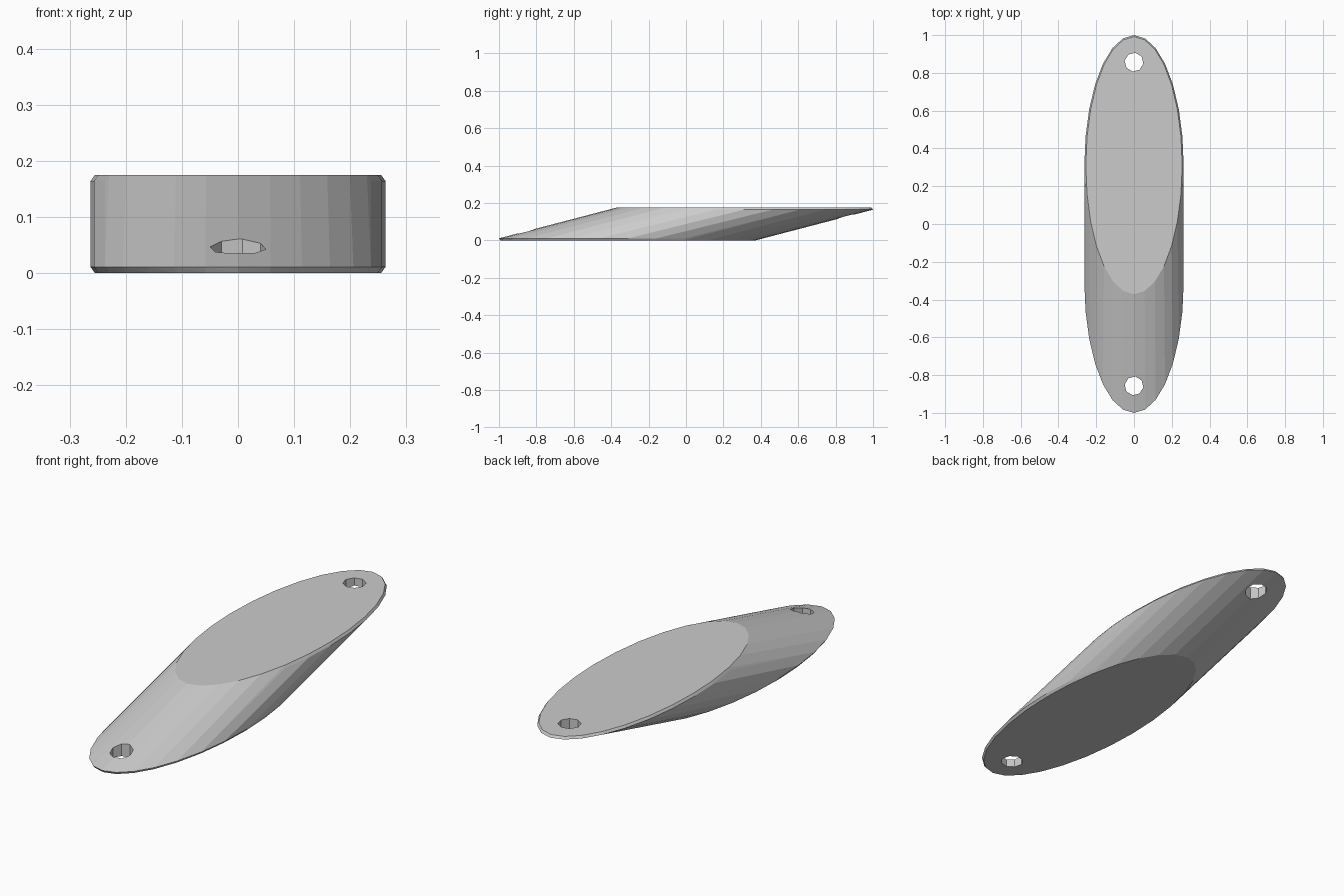
import bpy, bmesh
from math import sin, cos, pi, radians

if "Cube" in bpy.data.objects:
    bpy.data.objects.remove(bpy.data.objects["Cube"])

HEIGHT, EDGE, INSET = 0.175, 0.011, 0.008
RX, RY, SHIFT, SIDES = 0.263, 0.69, 0.31, 28


def ellipse(bm, cy, z, inset=0.0):
    for i in range(SIDES):
        a = 2 * pi * i / SIDES
        bm.verts.new(((RX - inset) * cos(a), cy + (RY - inset) * sin(a), z))


def make_object(name, bm):
    bmesh.ops.recalc_face_normals(bm, faces=bm.faces)
    mesh = bpy.data.meshes.new(name)
    bm.to_mesh(mesh)
    bm.free()
    obj = bpy.data.objects.new(name, mesh)
    bpy.context.collection.objects.link(obj)
    return obj


# slanted body: hull of a low front plate and a high back plate, both chamfered
bm = bmesh.new()
ellipse(bm, -SHIFT, 0, INSET)
ellipse(bm, -SHIFT, EDGE)
ellipse(bm, SHIFT, HEIGHT - EDGE)
ellipse(bm, SHIFT, HEIGHT, INSET)
hull = bmesh.ops.convex_hull(bm, input=bm.verts)
loose = [v for v in bm.verts if not v.link_faces]
bmesh.ops.delete(bm, geom=loose, context='VERTS')
bmesh.ops.dissolve_limit(bm, angle_limit=radians(0.5), verts=bm.verts, edges=bm.edges)
body = make_object("slanted_body", bm)

# vertical eight-sided screw holes, one near each tip
for name, y in (("front_hole_cutter", -0.857), ("back_hole_cutter", 0.857)):
    bm = bmesh.new()
    ring = [bm.verts.new((0.05 * cos(radians(45 * i - 9)),
                          y + 0.05 * sin(radians(45 * i - 9)), -0.1)) for i in range(8)]
    face = bm.faces.new(ring)
    ext = bmesh.ops.extrude_face_region(bm, geom=[face], use_keep_orig=True)
    top = [g for g in ext["geom"] if isinstance(g, bmesh.types.BMVert)]
    bmesh.ops.translate(bm, verts=top, vec=(0, 0, 0.4))
    cutter = make_object(name, bm)
    cutter.hide_render = True
    cutter.hide_set(True)
    mod = body.modifiers.new(name, 'BOOLEAN')
    mod.operation = 'DIFFERENCE'
    mod.solver = 'EXACT'
    mod.object = cutter
